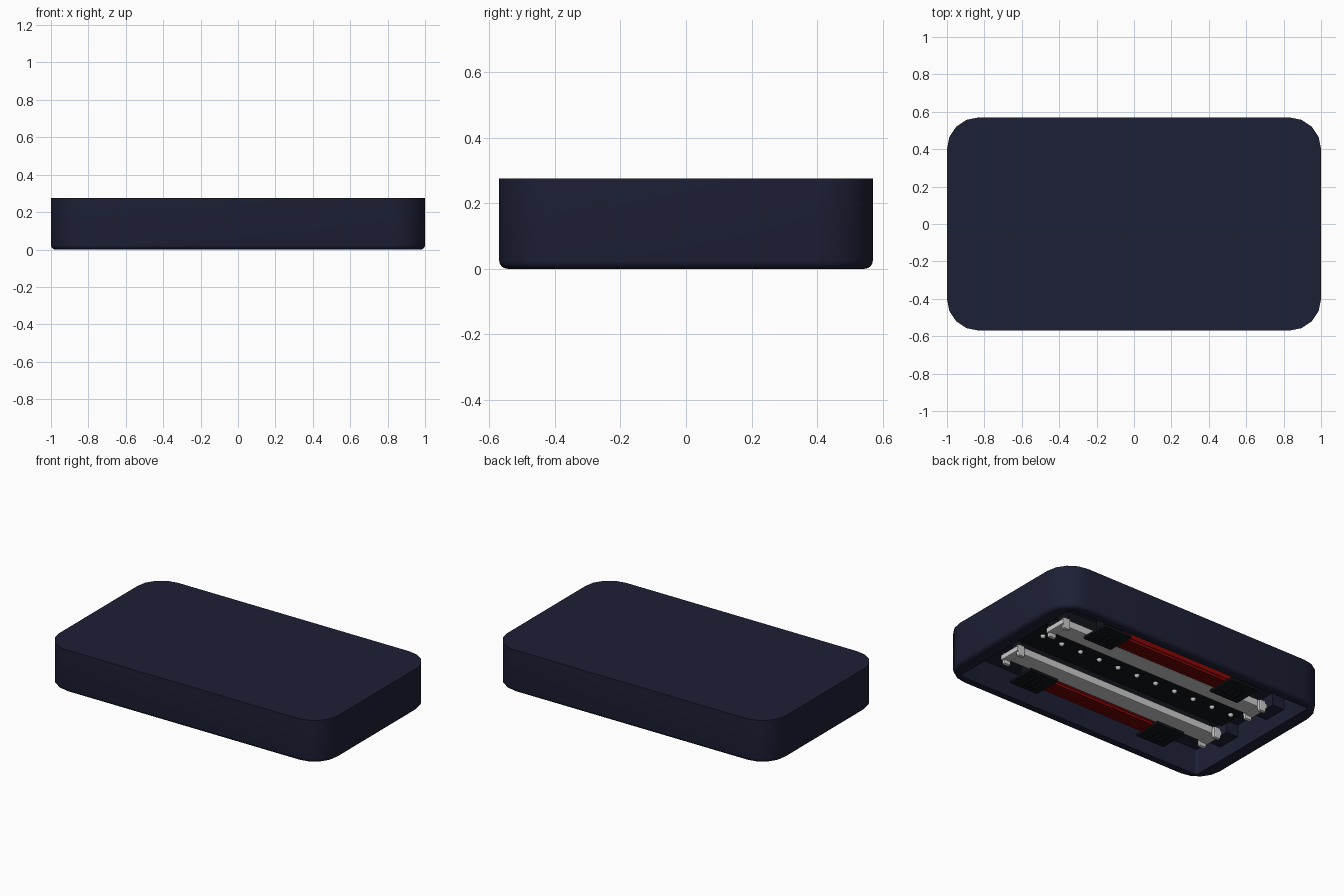
import bpy, bmesh, math

if "Cube" in bpy.data.objects:
    bpy.data.objects.remove(bpy.data.objects["Cube"])


def material(name, rgb):
    m = bpy.data.materials.new(name)
    m.diffuse_color = (*rgb, 1)
    m.use_nodes = True
    m.node_tree.nodes["Principled BSDF"].inputs["Base Color"].default_value = m.diffuse_color
    return m


NAVY = material("navy", (0.012, 0.014, 0.036))
BLACK = material("black", (0.006, 0.007, 0.011))
RED = material("red", (0.25, 0.002, 0.002))
METAL = material("metal", (0.58, 0.58, 0.58))


def finish(bm, name, mat):
    bmesh.ops.recalc_face_normals(bm, faces=bm.faces)
    me = bpy.data.meshes.new(name)
    bm.to_mesh(me)
    bm.free()
    ob = bpy.data.objects.new(name, me)
    bpy.context.collection.objects.link(ob)
    me.materials.append(mat)
    return ob


def smooth(ob, angle=40):
    bpy.ops.object.select_all(action='DESELECT')
    ob.select_set(True)
    bpy.context.view_layer.objects.active = ob
    bpy.ops.object.shade_smooth_by_angle(angle=math.radians(angle))


def box(name, x, y, z, mat, bevel=0):
    """Box from (min, max) ranges."""
    bm = bmesh.new()
    bmesh.ops.create_cube(bm, size=1)
    for v in bm.verts:
        v.co = [r[0] if c < 0 else r[1] for c, r in zip(v.co, (x, y, z))]
    if bevel:
        bmesh.ops.bevel(bm, geom=bm.edges[:], offset=bevel, segments=2,
                        affect='EDGES', profile=0.5)
    return finish(bm, name, mat)


def rounded_rect(hx, hy, r, seg=4):
    pts = []
    for k, (sx, sy) in enumerate(((1, 1), (-1, 1), (-1, -1), (1, -1))):
        for i in range(seg + 1):
            a = math.radians(90 * (k + i / seg))
            pts.append((sx * (hx - r) + r * math.cos(a), sy * (hy - r) + r * math.sin(a)))
    return pts


# Shell: solid top, rolled lower edge, open recess underneath
bm = bmesh.new()
B = 0.025
rings = [(1, 0.57, 0.17, 0.275)]
for i in range(5):
    a = math.radians(22.5 * i)
    d = B * (1 - math.cos(a))
    rings.append((1 - d, 0.57 - d, 0.17 - d, B * (1 - math.sin(a))))
rings += [(0.906, 0.508, 0.01, 0), (0.906, 0.508, 0.01, 0.17)]
loops = [[bm.verts.new((x, y, z)) for x, y in rounded_rect(hx, hy, r)]
         for hx, hy, r, z in rings]
for a, b in zip(loops, loops[1:]):
    for i in range(len(a)):
        j = (i + 1) % len(a)
        bm.faces.new((a[i], a[j], b[j], b[i]))
bm.faces.new(loops[0])
bm.faces.new(loops[-1])
smooth(finish(bm, "shell", NAVY))

# Central plate and its row of studs
box("centre_plate", (-0.78, 0.78), (-0.13, 0.13), (0.115, 0.17), BLACK)
bm = bmesh.new()
for i in range(11):
    g = bmesh.ops.create_uvsphere(bm, u_segments=12, v_segments=8, radius=0.016)
    bmesh.ops.translate(bm, verts=g["verts"], vec=(0.144 * (i - 5) - 0.012, 0.012, 0.113))
smooth(finish(bm, "plate_studs", METAL), 60)


def span(s, a, b):
    return tuple(sorted((s * a, s * b)))


for sy, side in ((-1, "front"), (1, "back")):
    # Rail on a dark bed
    box(side + "_rail", (-0.75, 0.75), span(sy, 0.15, 0.265), (0.055, 0.105), METAL, 0.006)
    box(side + "_rail_bed", (-0.72, 0.72), span(sy, 0.165, 0.255), (0.105, 0.17), BLACK)
    # Ribbed red strip
    box(side + "_red_base", (-0.46, 0.46), span(sy, 0.28, 0.39), (0.06, 0.17), RED)
    for k in range(5):
        y = 0.284 + 0.022 * k
        box(side + "_red_rib", (-0.46, 0.46), span(sy, y, y + 0.013), (0.045, 0.06), RED)
    for sx in (-1, 1):
        # End support block standing off the recess wall
        box(side + "_end_block", span(sx, 0.82, 0.908), span(sy, 0.13, 0.29), (0.09, 0.17), NAVY)
        # Clip across the rail end, with two prongs
        box(side + "_clip_bar", span(sx, 0.725, 0.785), span(sy, 0.13, 0.285), (0.05, 0.085), METAL, 0.006)
        for y in (0.13, 0.26):
            box(side + "_clip_prong", span(sx, 0.725, 0.775), span(sy, y, y + 0.025),
                (0.025, 0.1), METAL, 0.008)
        # Black pad holding the end of the red strip, with a raised frame
        box(side + "_pad", span(sx, 0.38, 0.59), span(sy, 0.24, 0.435), (0.035, 0.055), BLACK, 0.006)
        box(side + "_pad_leg", span(sx, 0.43, 0.53), span(sy, 0.29, 0.40), (0.05, 0.17), BLACK)
        for a, b, c, d in ((0.43, 0.53, 0.29, 0.305), (0.43, 0.53, 0.375, 0.39),
                           (0.43, 0.445, 0.305, 0.375), (0.515, 0.53, 0.305, 0.375),
                           (0.473, 0.487, 0.305, 0.375)):
            box(side + "_pad_frame", span(sx, a, b), span(sy, c, d), (0.027, 0.036), BLACK)
